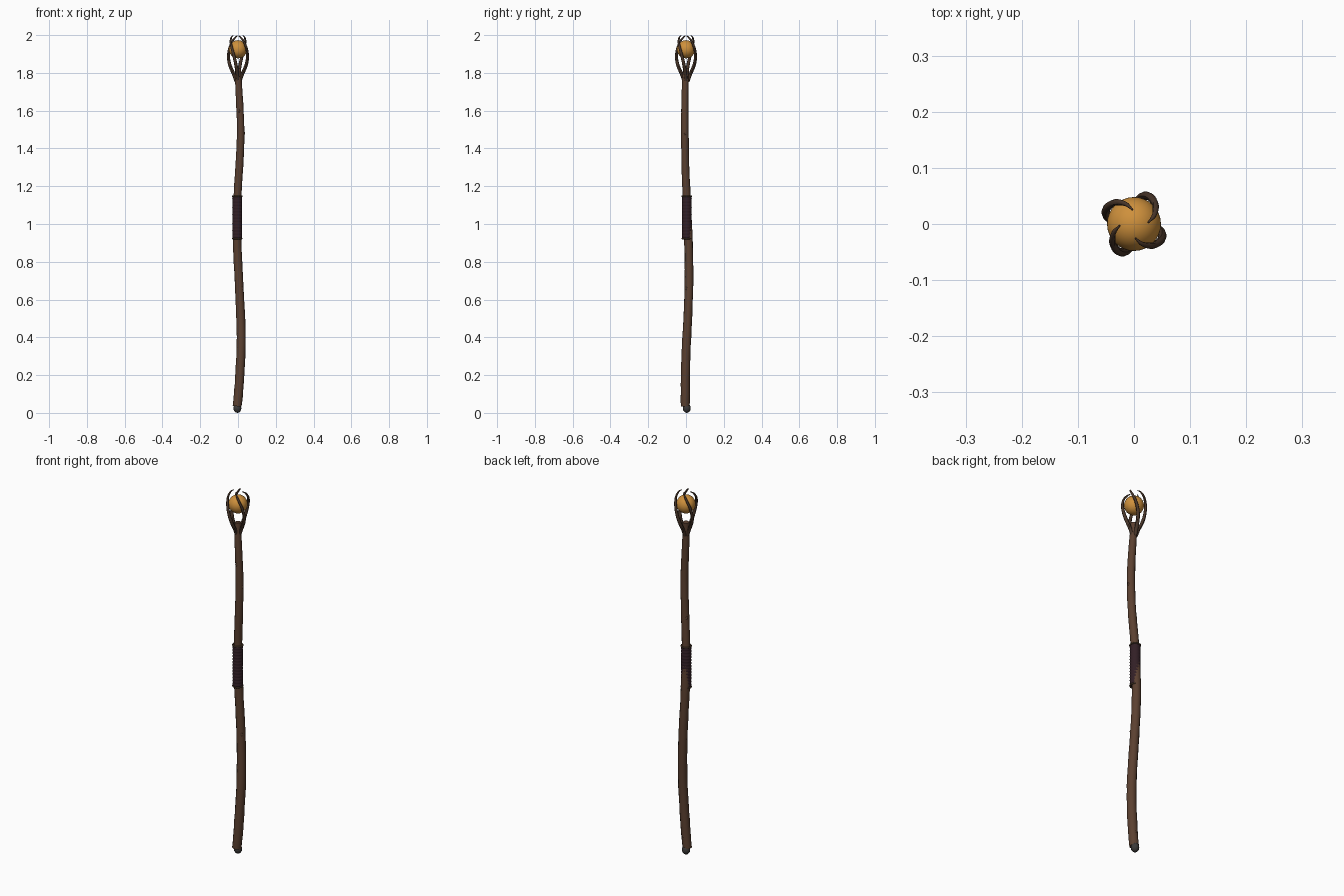
import bpy, bmesh, math, random
from mathutils import Vector

if "Cube" in bpy.data.objects:
    bpy.data.objects.remove(bpy.data.objects["Cube"])

random.seed(4)


def mat(name, rgb):
    m = bpy.data.materials.new(name)
    m.diffuse_color = (*rgb, 1)
    m.use_nodes = True
    m.node_tree.nodes["Principled BSDF"].inputs["Base Color"].default_value = m.diffuse_color
    return m


WOOD = mat("brown wood", (0.105, 0.052, 0.030))
DARK = mat("dark wood", (0.065, 0.036, 0.022))
LEATHER = mat("dark leather", (0.032, 0.014, 0.019))
CORD = mat("binding cord", (0.075, 0.045, 0.025))
METAL = mat("dark metal", (0.045, 0.042, 0.040))
AMBER = mat("amber", (0.62, 0.28, 0.045))


def smooth_path(pts, steps):
    """Catmull-Rom through tuples of (x, y, z, radius)."""
    v = [Vector(p) for p in pts]
    v = [2 * v[0] - v[1]] + v + [2 * v[-1] - v[-2]]
    out = []
    for i in range(1, len(v) - 2):
        a, b, c, d = v[i - 1:i + 3]
        for k in range(steps):
            t = k / steps
            out.append(0.5 * (2 * b + (c - a) * t + (2 * a - 5 * b + 4 * c - d) * t * t
                              + (3 * b - a - 3 * c + d) * t ** 3))
    return out + [v[-2]]


def tube(name, path, sides, material, rough=0.0):
    bm = bmesh.new()
    rings = []
    for i, p in enumerate(path):
        tan = (path[min(i + 1, len(path) - 1)] - path[max(i - 1, 0)]).xyz.normalized()
        u = (Vector((0, 1, 0)) - tan * tan.y).normalized()
        w = u.cross(tan)
        ring = []
        for k in range(sides):
            a = 2 * math.pi * k / sides
            r = p.w * (1 + rough * random.uniform(-1, 1))
            ring.append(bm.verts.new(p.xyz + (w * math.cos(a) + u * math.sin(a)) * r))
        rings.append(ring)
    for r0, r1 in zip(rings, rings[1:]):
        for k in range(sides):
            n = (k + 1) % sides
            bm.faces.new((r0[k], r0[n], r1[n], r1[k]))
    bm.faces.new(rings[0])
    bm.faces.new(rings[-1])
    bmesh.ops.recalc_face_normals(bm, faces=bm.faces)
    me = bpy.data.meshes.new(name)
    bm.to_mesh(me)
    bm.free()
    me.materials.append(material)
    ob = bpy.data.objects.new(name, me)
    bpy.context.collection.objects.link(ob)
    return finish(ob)


def finish(ob, angle=45):
    bpy.ops.object.select_all(action='DESELECT')
    ob.select_set(True)
    bpy.context.view_layer.objects.active = ob
    bpy.ops.object.shade_smooth_by_angle(angle=math.radians(angle))
    return ob


def ball(name, loc, scale, material, seg=12, rings=8):
    bpy.ops.mesh.primitive_uv_sphere_add(segments=seg, ring_count=rings, radius=1, location=loc)
    ob = bpy.context.object
    ob.name = name
    ob.scale = scale
    ob.data.materials.append(material)
    return finish(ob, 60)


# Gently crooked shaft
shaft = [(-0.004, -0.004, 0.035, 0.0235), (0.004, -0.004, 0.12, 0.024), (0.013, -0.002, 0.26, 0.024),
         (0.017, 0.004, 0.40, 0.0235), (0.012, 0.012, 0.56, 0.023), (0.004, 0.016, 0.72, 0.0225),
         (-0.004, 0.014, 0.88, 0.0225), (-0.005, 0.008, 1.02, 0.022), (-0.002, 0.003, 1.16, 0.021),
         (0.008, -0.004, 1.32, 0.0205), (0.014, -0.006, 1.48, 0.020), (0.010, -0.006, 1.62, 0.019),
         (0.003, -0.004, 1.74, 0.018), (0.0, 0.0, 1.825, 0.016)]
tube("shaft", smooth_path(shaft, 4), 12, WOOD, 0.03)

# Small knots on the wood
for z, a in ((0.10, 80), (0.34, 200), (0.66, 320), (1.30, 150), (1.48, 5), (1.60, 250)):
    p = min(smooth_path(shaft, 8), key=lambda q: abs(q.z - z))
    a = math.radians(a)
    ball("knot", (p.x + math.cos(a) * p.w * 0.85, p.y + math.sin(a) * p.w * 0.85, z),
         (0.006, 0.006, 0.011), WOOD, 8, 6)

# Foot cap
ball("foot_cap", (-0.003, 0.004, 0.025), (0.021, 0.021, 0.025), METAL)

# Ridged leather grip with cord at each end
GX, GY, TURNS = -0.004, 0.004, 13
grip = []
for i in range(TURNS * 4 + 1):
    z = 0.925 + 0.22 * i / (TURNS * 4)
    grip.append(Vector((GX, GY, z, 0.0245 + 0.002 * abs(math.sin(math.pi * i / 4)))))
tube("grip", grip, 20, LEATHER)
for z in (0.923, 1.147):
    bpy.ops.mesh.primitive_torus_add(major_segments=20, minor_segments=8, major_radius=0.025,
                                     minor_radius=0.004, location=(GX, GY, z))
    ob = bpy.context.object
    ob.name = "grip_cord"
    ob.data.materials.append(CORD)
    finish(ob, 60)

# Orb
ball("orb", (0, 0, 1.925), (0.048, 0.048, 0.048), AMBER, 32, 20)

# Four claws curling round the orb: (height, distance from axis, angle, thickness)
CLAW = [(1.755, 0.010, 176, 0.0085), (1.795, 0.024, 172, 0.009), (1.835, 0.042, 167, 0.009),
        (1.875, 0.053, 160, 0.008), (1.92, 0.056, 148, 0.007), (1.96, 0.051, 131, 0.0058),
        (1.987, 0.039, 113, 0.0042), (1.998, 0.025, 95, 0.0015)]
for n in range(4):
    pts = []
    for z, r, a, t in CLAW:
        a = math.radians(a + 90 * n)
        pts.append((r * math.cos(a), r * math.sin(a), z, t))
    tube("claw", smooth_path(pts, 4), 8, DARK)
